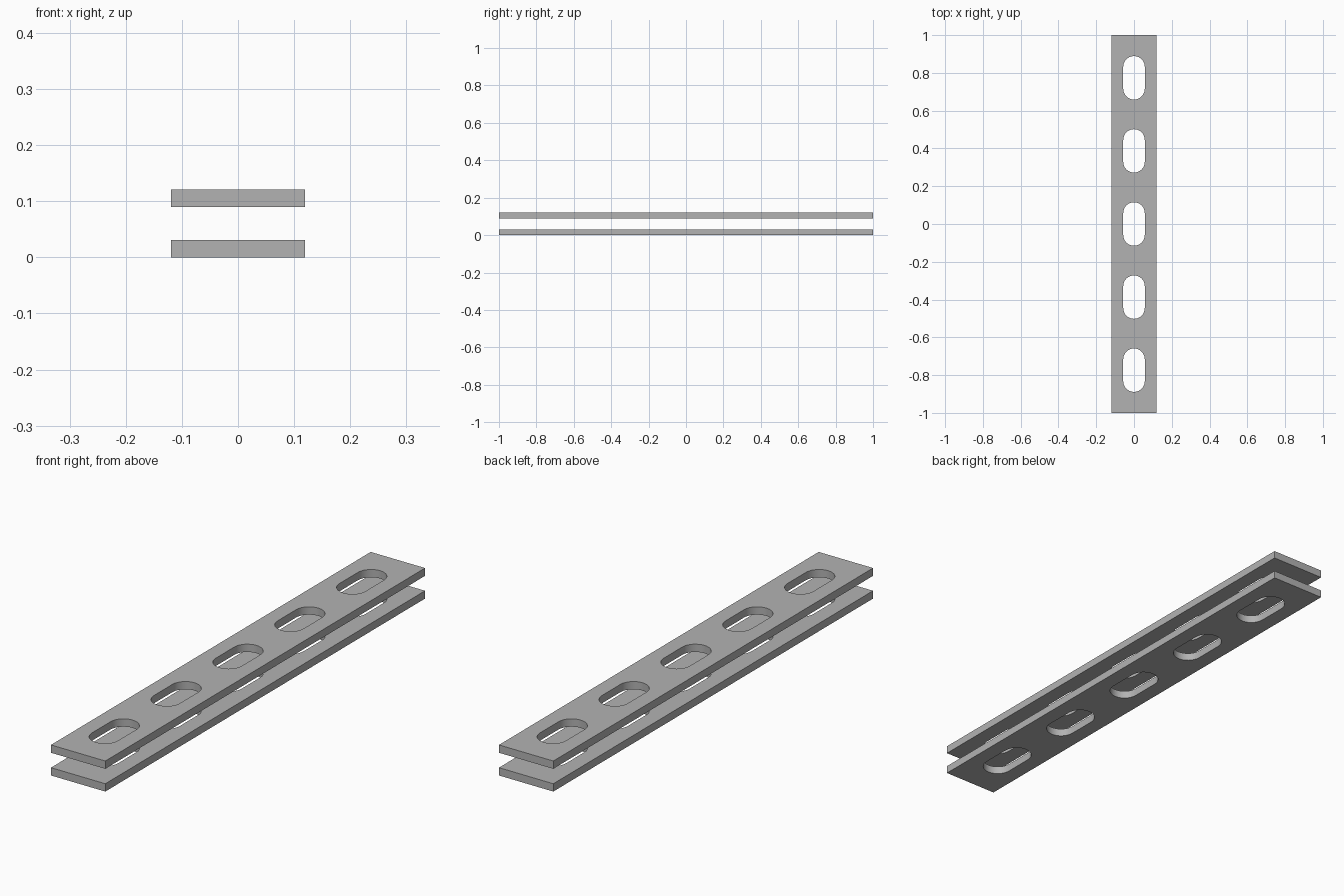
import bpy, bmesh
from math import sin, cos, pi

cube = bpy.data.objects.get("Cube")
if cube:
    bpy.data.objects.remove(cube, do_unlink=True)

HALF_WIDTH, HALF_LENGTH, THICKNESS = 0.119, 1.0, 0.031
SLOT_RADIUS, SLOT_HALF, SLOT_PITCH = 0.057, 0.115, 0.387
ARC_STEPS = 16

grey = bpy.data.materials.new("plain_grey")
grey.use_nodes = True
colour = (0.45, 0.45, 0.45, 1)
grey.diffuse_color = colour
grey.node_tree.nodes["Principled BSDF"].inputs["Base Color"].default_value = colour


def slot_outline(centre_y):
    """Rounded slot: two half circles joined by straight sides."""
    straight = SLOT_HALF - SLOT_RADIUS
    points = []
    for start, offset in ((0, straight), (pi, -straight)):
        for i in range(ARC_STEPS + 1):
            a = start + pi * i / ARC_STEPS
            points.append((SLOT_RADIUS * cos(a), centre_y + offset + SLOT_RADIUS * sin(a)))
    return points


def add_loop(bm, points):
    verts = [bm.verts.new((x, y, 0)) for x, y in points]
    return [bm.edges.new((v, verts[i - 1])) for i, v in enumerate(verts)]


def slotted_plate(name, z):
    bm = bmesh.new()
    # Rectangular outline with five slots, filled and thickened
    edges = add_loop(bm, [(-HALF_WIDTH, -HALF_LENGTH), (HALF_WIDTH, -HALF_LENGTH),
                          (HALF_WIDTH, HALF_LENGTH), (-HALF_WIDTH, HALF_LENGTH)])
    for k in range(-2, 3):
        edges += add_loop(bm, slot_outline(k * SLOT_PITCH))
    bmesh.ops.triangle_fill(bm, edges=edges, use_beauty=True, normal=(0, 0, 1))
    raised = bmesh.ops.extrude_face_region(bm, geom=bm.faces[:], use_keep_orig=True)
    top = [g for g in raised["geom"] if isinstance(g, bmesh.types.BMVert)]
    bmesh.ops.translate(bm, verts=top, vec=(0, 0, THICKNESS))
    bmesh.ops.recalc_face_normals(bm, faces=bm.faces[:])
    mesh = bpy.data.meshes.new(name)
    bm.to_mesh(mesh)
    bm.free()
    mesh.materials.append(grey)
    plate = bpy.data.objects.new(name, mesh)
    plate.location.z = z
    bpy.context.collection.objects.link(plate)
    # Smooth slot ends, crisp plate edges
    bpy.ops.object.select_all(action="DESELECT")
    plate.select_set(True)
    bpy.context.view_layer.objects.active = plate
    bpy.ops.object.shade_smooth_by_angle(angle=pi / 6)


slotted_plate("lower_plate", 0)
slotted_plate("upper_plate", 0.09)
